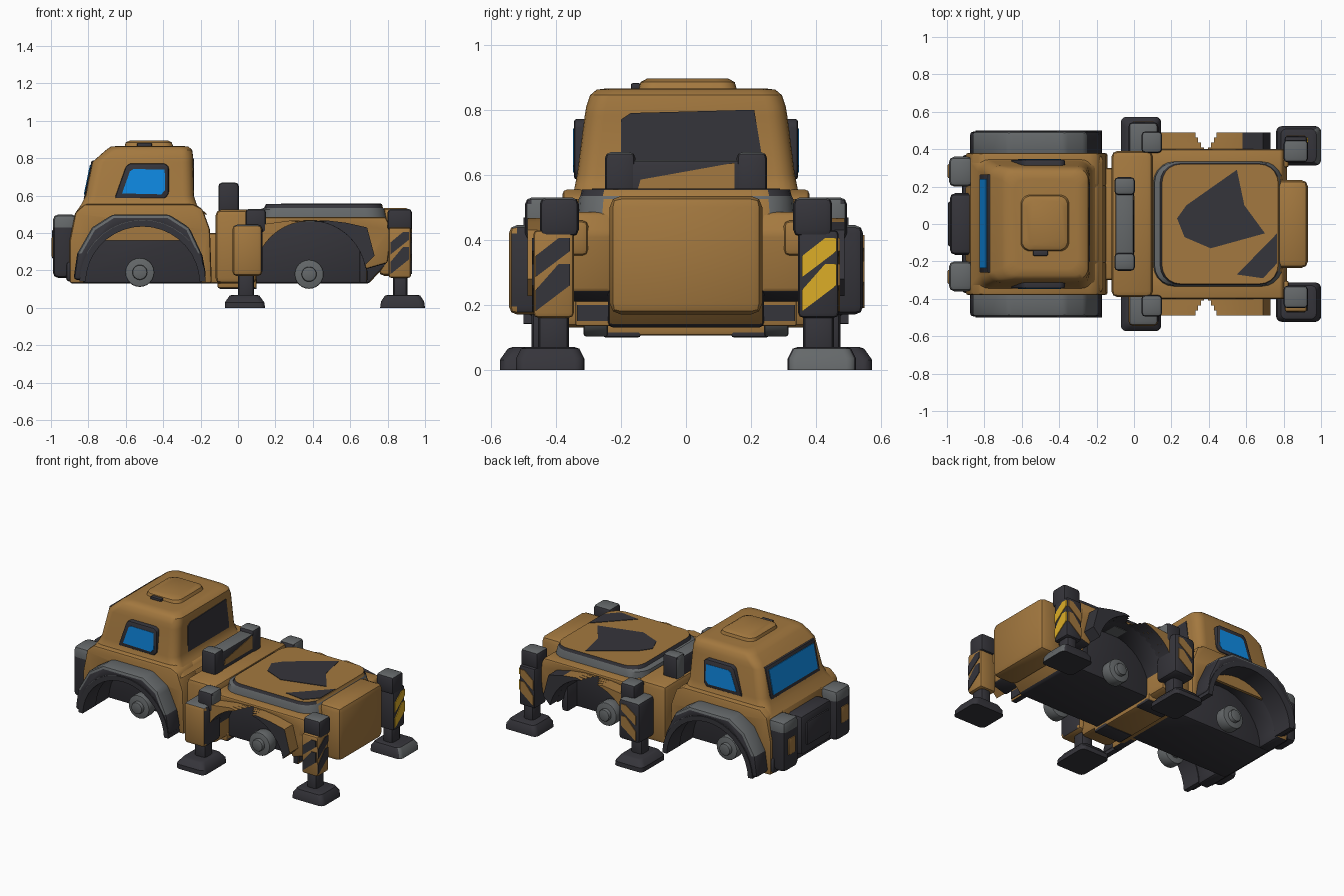
import bpy, bmesh, math

cube = bpy.data.objects.get("Cube")
if cube:
    bpy.data.objects.remove(cube, do_unlink=True)


def material(name, r, g, b):
    m = bpy.data.materials.new(name)
    m.use_nodes = True
    m.diffuse_color = (r, g, b, 1)
    node = m.node_tree.nodes["Principled BSDF"]
    node.inputs["Base Color"].default_value = (r, g, b, 1)
    node.inputs["Roughness"].default_value = 0.7
    return m


TAN = material("ochre paint", 0.37, 0.19, 0.05)
DARK = material("dark metal", 0.036, 0.035, 0.043)
GREY = material("worn grey metal", 0.13, 0.14, 0.145)
BLUE = material("blue glass", 0.006, 0.33, 1.0)
YELLOW = material("hazard yellow", 0.72, 0.42, 0.02)


def finish(name, bm, mats, bevel=0.0, rule=None, cut=None):
    """Bevel the sharp edges, split at a height, colour faces by a rule and link the object."""
    bmesh.ops.recalc_face_normals(bm, faces=bm.faces)
    if bevel:
        sharp = [e for e in bm.edges if e.calc_face_angle(0) > math.radians(28)]
        bmesh.ops.bevel(bm, geom=sharp, offset=bevel, segments=2, profile=0.5, affect='EDGES')
    if cut:
        geom = bm.verts[:] + bm.edges[:] + bm.faces[:]
        bmesh.ops.bisect_plane(bm, geom=geom, plane_co=(0, 0, cut), plane_no=(0, 0, 1))
    bm.normal_update()
    if rule:
        for f in bm.faces:
            f.material_index = int(rule(f.calc_center_median(), f.normal))
    mesh = bpy.data.meshes.new(name)
    bm.to_mesh(mesh)
    bm.free()
    for m in mats:
        mesh.materials.append(m)
    ob = bpy.data.objects.new(name, mesh)
    bpy.context.collection.objects.link(ob)
    bpy.ops.object.select_all(action='DESELECT')
    ob.select_set(True)
    bpy.context.view_layer.objects.active = ob
    bpy.ops.object.shade_smooth_by_angle(angle=math.radians(35))


def prism(name, pts, axis, a, b, *mats, bevel=0.0, rule=None, cut=None):
    """Extrude a flat outline along an axis from a to b."""
    place = {'x': lambda p, d: (d, p[0], p[1]),
             'y': lambda p, d: (p[0], d, p[1]),
             'z': lambda p, d: (p[0], p[1], d)}[axis]
    bm = bmesh.new()
    low = [bm.verts.new(place(p, a)) for p in pts]
    high = [bm.verts.new(place(p, b)) for p in pts]
    bm.faces.new(low)
    bm.faces.new(high)
    for i in range(len(pts)):
        j = (i + 1) % len(pts)
        bm.faces.new((low[i], low[j], high[j], high[i]))
    finish(name, bm, mats, bevel, rule, cut)


def box(name, x, y, z, *mats, bevel=0.02, rule=None, cut=None):
    pts = [(x[0], z[0]), (x[1], z[0]), (x[1], z[1]), (x[0], z[1])]
    prism(name, pts, 'y', y[0], y[1], *mats, bevel=bevel, rule=rule, cut=cut)


def loft(name, rings, *mats, rule=None, yc=0.0):
    """Stack rounded rectangles given as (z, x0, x1, half_y, corner_radius)."""
    bm = bmesh.new()
    loops = []
    for z, x0, x1, h, r in rings:
        loop = []
        for k, (cx, cy) in enumerate(((x1 - r, h - r), (x0 + r, h - r), (x0 + r, r - h), (x1 - r, r - h))):
            for i in range(6):
                t = math.pi / 2 * (k + i / 5)
                loop.append(bm.verts.new((cx + r * math.cos(t), yc + cy + r * math.sin(t), z)))
        loops.append(loop)
    for lo, hi in zip(loops, loops[1:]):
        for i in range(len(lo)):
            j = (i + 1) % len(lo)
            bm.faces.new((lo[i], lo[j], hi[j], hi[i]))
    bm.faces.new(loops[0])
    bm.faces.new(loops[-1])
    finish(name, bm, mats, 0, rule)


def arc(cx, cz, r, a0, a1, n=18):
    angles = [math.radians(a0 + (a1 - a0) * i / n) for i in range(n + 1)]
    return [(cx + r * math.cos(t), cz + r * math.sin(t)) for t in angles]


def cylinder(name, x, z, r, y0, y1, mat):
    prism(name, arc(x, z, r, 0, 345, 23), 'y', y0, y1, mat, bevel=0.008)


def well_rule(cx, cz, r):
    """Dark on faces looking into the wheel arch and underneath, paint elsewhere."""
    def rule(c, n):
        dx, dz = cx - c.x, cz - c.z
        inward = n.x * dx + n.z * dz > 0.7 * math.hypot(dx, dz)
        return (inward and math.hypot(dx, dz) < r + 0.015) or n.z < -0.7
    return rule


def core_rule(c, n):
    """Dark wheel well walls and floor."""
    return abs(n.y) > 0.7 or n.z < -0.7


def span(s, a, b):
    return sorted((s * a, s * b))


def stripes(name, axis, at, u0, u1, z0, mat):
    for i in range(2):
        z = z0 + i * 0.105
        top = min(z + 0.145, z0 + 0.225)
        pts = [(u0, z), (u1, z + 0.08), (u1, top), ((u0 + 2 * u1) / 3, top), (u0, z + 0.065)]
        prism(f"{name}_{i + 1}", pts, axis, at - 0.004, at + 0.004, mat)


SIDES = ((1, "left"), (-1, "right"))

# Cab hull: centre slab and two side slabs with wheel arches
FX, FZ, FR = -0.51, 0.13, 0.31
RX, RZ, RR = 0.385, 0.165, 0.30
hull_top = [(-0.14, 0.13), (-0.15, 0.42), (-0.19, 0.53), (-0.24, 0.555), (-0.82, 0.555), (-0.87, 0.51), (-0.9, 0.36), (-0.9, 0.13)]
prism("cab_hull_core", hull_top, 'y', -0.21, 0.21, TAN, DARK, bevel=0.015, rule=core_rule)
for s, side in SIDES:
    prism("cab_hull_side_" + side, hull_top + arc(FX, FZ, FR, 180, 0), 'y', *span(s, 0.2, 0.38), TAN, DARK,
          bevel=0.015, rule=well_rule(FX, FZ, FR))
    # Faceted fender with a dark inner rim and a paint strip over the well
    outer = [(-0.17, 0.17), (-0.19, 0.28), (-0.26, 0.43), (-0.37, 0.5), (-0.67, 0.5), (-0.78, 0.43), (-0.86, 0.29), (-0.88, 0.15)]
    prism("front_fender_" + side, outer + arc(FX, FZ, 0.32, 177, 5), 'y', *span(s, 0.35, 0.495), GREY, DARK, bevel=0.02, cut=0.29,
          rule=lambda c, n: c.z < 0.29 or math.hypot(c.x - FX, c.z - FZ) < 0.328 or (c.y > 0 and c.x > -0.25))
    prism("fender_rim_" + side, arc(FX, FZ, 0.338, 2, 178) + arc(FX, FZ, 0.305, 178, 2), 'y', *span(s, 0.36, 0.5), DARK)
    prism("well_strip_" + side, arc(FX, FZ, 0.31, 48, 132, 8), 'y', *span(s, 0.35, 0.37), TAN)

# Cab upper shell
loft("cab_shell", [(0.5, -0.875, -0.165, 0.38, 0.05), (0.55, -0.84, -0.22, 0.345, 0.06),
                   (0.6, -0.815, -0.236, 0.335, 0.06), (0.78, -0.778, -0.24, 0.312, 0.06),
                   (0.81, -0.745, -0.24, 0.307, 0.06), (0.845, -0.705, -0.245, 0.295, 0.06),
                   (0.862, -0.68, -0.265, 0.275, 0.06), (0.866, -0.64, -0.3, 0.24, 0.06)], TAN)
loft("roof_hatch", [(0.85, -0.61, -0.34, 0.155, 0.05), (0.885, -0.6, -0.355, 0.145, 0.05),
                    (0.896, -0.575, -0.375, 0.125, 0.05)], TAN, yc=0.005)
box("roof_latch", (-0.54, -0.46), (-0.17, -0.14), (0.86, 0.882), DARK, bevel=0.006)
prism("cab_back_panel", [(-0.2, 0.57), (-0.2, 0.77), (-0.17, 0.79), (0.21, 0.8), (0.24, 0.62), (0.24, 0.57)],
      'x', -0.243, -0.235, DARK)

# Windscreen
prism("windscreen_frame", [(-0.826, 0.58), (-0.783, 0.787), (-0.73, 0.787), (-0.78, 0.58)], 'y', -0.26, 0.265, DARK, bevel=0.005)
prism("windscreen_glass", [(-0.825, 0.605), (-0.792, 0.765), (-0.784, 0.765), (-0.817, 0.605)], 'y', -0.235, 0.24, BLUE)

# Side windows
for s, side in SIDES:
    frame = [(-0.66, 0.585), (-0.39, 0.585), (-0.37, 0.61), (-0.37, 0.755), (-0.39, 0.772), (-0.58, 0.772), (-0.6, 0.755)]
    glass = [(-0.62, 0.612), (-0.41, 0.607), (-0.39, 0.63), (-0.392, 0.74), (-0.56, 0.742), (-0.578, 0.73)]
    prism("side_window_frame_" + side, frame, 'y', *span(s, 0.28, 0.345), DARK, bevel=0.01)
    prism("side_window_glass_" + side, glass, 'y', *span(s, 0.34, 0.347), BLUE)

# Nose: grille, lamp housings and bumper
box("grille", (-0.985, -0.86), (-0.165, 0.165), (0.2, 0.47), DARK, bevel=0.03)
box("grille_plate", (-0.995, -0.95), (-0.12, 0.12), (0.26, 0.42), DARK, bevel=0.012)
box("front_bumper", (-0.92, -0.82), (-0.37, 0.37), (0.14, 0.25), DARK, bevel=0.02)
for s, side in SIDES:
    box("lamp_housing_" + side, (-0.99, -0.86), span(s, 0.2, 0.36), (0.16, 0.5), DARK, GREY, bevel=0.03,
        cut=0.43, rule=lambda c, n: c.z > 0.43)
    box("lamp_panel_" + side, (-0.996, -0.97), span(s, 0.245, 0.32), (0.27, 0.38), TAN, bevel=0.006)

# Middle body with the cross bar
box("middle_body", (-0.12, 0.1), (-0.39, 0.39), (0.13, 0.525), TAN, bevel=0.03)
box("middle_sill", (-0.11, 0.1), (-0.26, 0.26), (0.105, 0.16), TAN, bevel=0.01)
box("chassis_joint", (-0.2, 0.0), (-0.3, 0.3), (0.13, 0.4), TAN)
box("cross_bar", (-0.1, 0.0), (-0.22, 0.22), (0.5, 0.645), GREY, DARK, bevel=0.015, rule=lambda c, n: abs(n.x) > 0.7)
prism("cross_bar_patch", [(-0.15, 0.55), (0.15, 0.55), (0.15, 0.637), (-0.14, 0.585)], 'x', -0.003, 0.003, TAN)
for s, side in SIDES:
    box("bar_post_" + side, (-0.105, 0.005), span(s, 0.155, 0.25), (0.5, 0.67), DARK, GREY, rule=lambda c, n: n.z > 0.5 or n.x < -0.9)
    box("under_pad_" + side, (-0.1, 0.1), span(s, 0.14, 0.255), (0.1, 0.125), DARK, bevel=0.006)

# Rear hull with wheel arches
rear_top = [(0.8, 0.24), (0.82, 0.42), (0.79, 0.485), (0.08, 0.485)]
prism("rear_hull_core", [(0.06, 0.13), (0.7, 0.13)] + rear_top, 'y', -0.24, 0.24, TAN, DARK, bevel=0.015, rule=core_rule)
box("rear_wall", (0.65, 0.69), (-0.34, 0.34), (0.135, 0.32), TAN, DARK, bevel=0.006, rule=lambda c, n: n.x < 0.7)
for s, side in SIDES:
    box("rear_wall_patch_" + side, (0.685, 0.694), span(s, 0.24, 0.335), (0.15, 0.2), DARK, bevel=0)
    prism("rear_hull_side_" + side, rear_top + [(0.06, 0.14)] + arc(RX, RZ, RR, 180, 8), 'y', *span(s, 0.23, 0.4),
          TAN, DARK, bevel=0.012, rule=well_rule(RX, RZ, RR))
    # Fender split by a notch that widens outward over the arch crown
    for step in range(4):
        y0, y1 = span(s, 0.38 + step * 0.027, 0.41 + step * 0.026)
        gap = 2 + 3 * step
        fore = [(0.08, 0.2), (0.08, 0.44), (0.28, 0.467)] + arc(RX, RZ, RR, 90 + gap, 175, 9)
        aft = arc(RX, RZ, RR, 12, 90 - gap, 9) + [(0.48, 0.467), (0.58, 0.455), (0.69, 0.43), (0.73, 0.28)]
        prism(f"rear_fender_fore_{side}_{step + 1}", fore, 'y', y0, y1, TAN, DARK, rule=well_rule(RX, RZ, RR))
        prism(f"rear_fender_aft_{side}_{step + 1}", aft, 'y', y0, y1, TAN, DARK,
              rule=lambda c, n: well_rule(RX, RZ, RR)(c, n) or abs(n.y) > 0.7 or (c.y > 0 and n.x > 0.15))

# Turntable deck with worn patches
loft("turntable", [(0.46, 0.1, 0.8, 0.335, 0.11), (0.525, 0.11, 0.785, 0.33, 0.11), (0.535, 0.14, 0.775, 0.325, 0.1),
                   (0.555, 0.15, 0.77, 0.32, 0.1)], TAN, GREY, DARK,
     rule=lambda c, n: 0 if n.z > 0.95 or n.x > 0.9 else (2 if c.z > 0.535 else 1))
prism("deck_patch", [(0.23, 0.03), (0.28, 0.1), (0.55, 0.29), (0.59, 0.1), (0.7, -0.05), (0.41, -0.13), (0.27, -0.07)],
      'z', 0.55, 0.558, DARK)
prism("deck_corner_patch", [(0.765, -0.05), (0.55, -0.27), (0.69, -0.29), (0.765, -0.21)], 'z', 0.55, 0.558, DARK)

# Rear cargo block
box("rear_block", (0.75, 0.93), (-0.235, 0.235), (0.17, 0.535), TAN, bevel=0.035)

# Wheel hubs and axles
for x, z, label in ((-0.525, 0.19, "front"), (0.38, 0.18, "rear")):
    cylinder(label + "_axle", x, z, 0.04, -0.34, 0.34, GREY)
    for s, side in SIDES:
        cylinder(f"{label}_hub_{side}", x, z, 0.078, *span(s, 0.24, 0.315), GREY)

# Outriggers: housing, cap, leg and foot
for s, side in SIDES:
    box("middle_outrigger_" + side, (-0.03, 0.13), span(s, 0.36, 0.545), (0.17, 0.445), TAN if s < 0 else DARK, GREY, DARK,
        bevel=0.025, rule=lambda c, n: 1 if n.z > 0.5 else (2 if n.x > 0.9 else 0))
    box("middle_cap_" + side, (0.04, 0.15), span(s, 0.38, 0.495), (0.4, 0.53), DARK, GREY, rule=lambda c, n: n.z > 0.4 or n.x > 0.9)
    box("middle_leg_" + side, (0.0, 0.085), span(s, 0.385, 0.475), (0.04, 0.2), DARK)
    loft("middle_foot_" + side, [(0, -0.07, 0.145, 0.13, 0.03), (0.03, -0.07, 0.14, 0.13, 0.03), (0.065, -0.045, 0.115, 0.105, 0.03),
                                 (0.07, -0.03, 0.1, 0.09, 0.03)], DARK, yc=s * 0.443)
    base, mark = (DARK, YELLOW) if s > 0 else (TAN, DARK)
    box("rear_outrigger_" + side, (0.805, 0.925), span(s, 0.345, 0.47), (0.16, 0.43), base, bevel=0.015)
    box("rear_cap_" + side, (0.8, 0.93), span(s, 0.33, 0.45), (0.41, 0.53), DARK, GREY, rule=lambda c, n: n.z > 0.6)
    box("rear_brace_" + side, (0.72, 0.83), span(s, 0.3, 0.4), (0.35, 0.46), TAN)
    box("rear_leg_" + side, (0.83, 0.905), span(s, 0.36, 0.455), (0.04, 0.18), DARK)
    loft("rear_foot_" + side, [(0, 0.76, 1.0, 0.105, 0.03), (0.035, 0.765, 0.995, 0.105, 0.03), (0.065, 0.785, 0.975, 0.09, 0.03),
                               (0.07, 0.8, 0.96, 0.075, 0.03)], DARK, GREY, rule=lambda c, n: c.y > 0 and n.x > 0.5, yc=s * 0.418)
    # Hazard stripes
    stripes("rear_stripe_" + side, 'x', 0.925, *span(s, 0.357, 0.463), 0.18, mark)
    stripes("rear_side_stripe_" + side, 'y', s * 0.47, 0.815, 0.915, 0.18, DARK if s < 0 else TAN)
stripes("middle_stripe_left", 'y', 0.545, -0.005, 0.105, 0.19, TAN)
